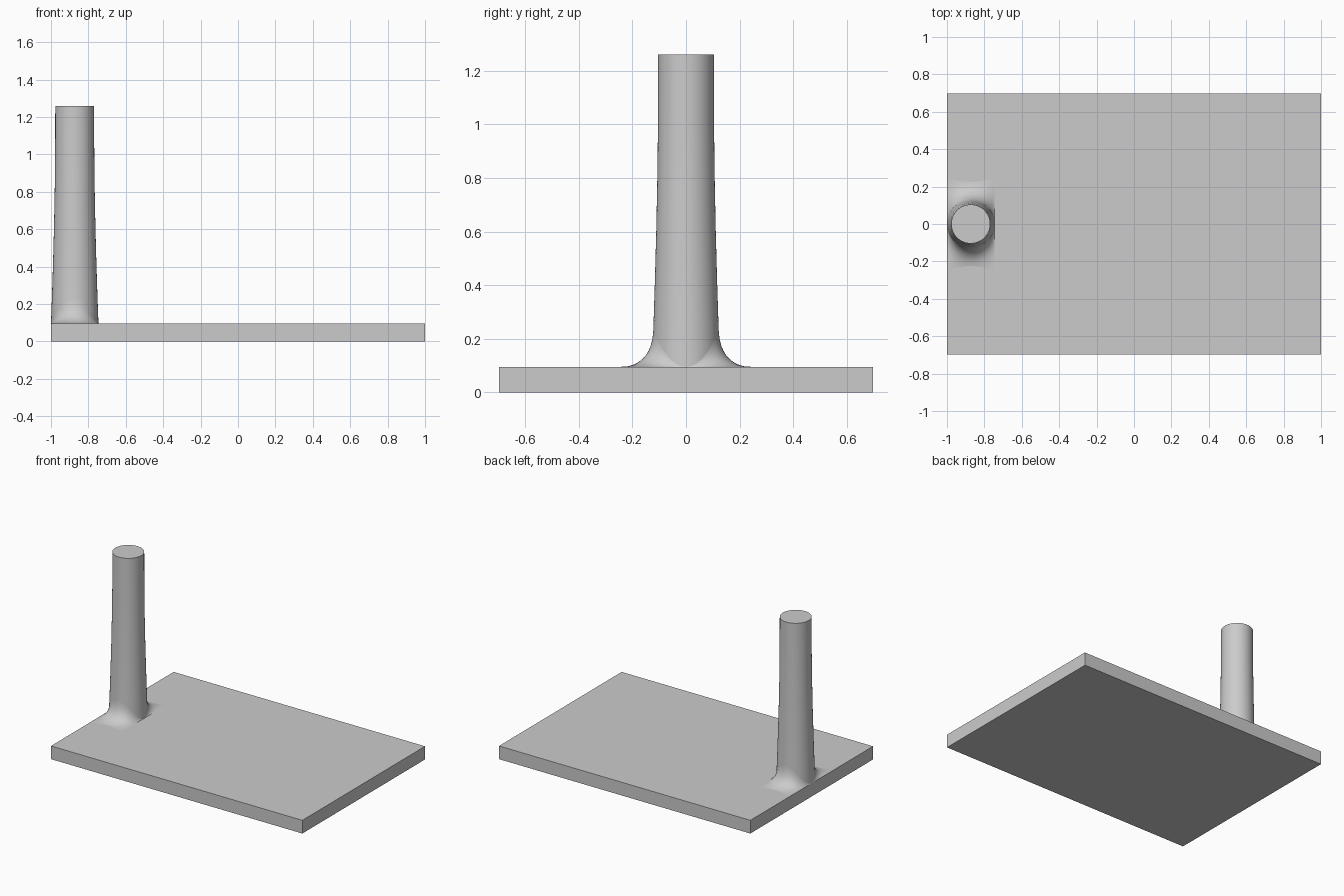
import bpy, bmesh, math

if "Cube" in bpy.data.objects:
    bpy.data.objects.remove(bpy.data.objects["Cube"])

CX, R, TOP = -0.873, 0.127, 0.095   # post centre, post foot radius, plate top

grey = bpy.data.materials.new("light grey")
grey.diffuse_color = (0.6, 0.6, 0.6, 1)
grey.use_nodes = True
grey.node_tree.nodes["Principled BSDF"].inputs["Base Color"].default_value = grey.diffuse_color


def add_object(name, bm, smooth=False):
    bmesh.ops.remove_doubles(bm, verts=bm.verts, dist=1e-5)
    bmesh.ops.recalc_face_normals(bm, faces=bm.faces)
    mesh = bpy.data.meshes.new(name)
    bm.to_mesh(mesh)
    bm.free()
    mesh.materials.append(grey)
    ob = bpy.data.objects.new(name, mesh)
    bpy.context.collection.objects.link(ob)
    if smooth:
        bpy.ops.object.select_all(action='DESELECT')
        ob.select_set(True)
        bpy.context.view_layer.objects.active = ob
        bpy.ops.object.shade_smooth_by_angle(angle=math.radians(35))
    return ob


# Flat rectangular base plate
bm = bmesh.new()
bmesh.ops.create_cube(bm, size=1)
for v in bm.verts:
    v.co.x *= 2.0
    v.co.y *= 1.394
    v.co.z = (v.co.z + 0.5) * TOP
add_object("base_plate", bm)

# Round post, gently tapering and straight near the top
profile = [(R, TOP), (0.122, 0.23), (0.1165, 0.4), (0.111, 0.6),
           (0.107, 0.8), (0.1045, 1.0), (0.104, 1.26)]
SEG = 64
bm = bmesh.new()
rings = [[bm.verts.new((CX + r * math.cos(2 * math.pi * i / SEG),
                        r * math.sin(2 * math.pi * i / SEG), z))
          for i in range(SEG)] for r, z in profile]
for low, high in zip(rings, rings[1:]):
    for i in range(SEG):
        j = (i + 1) % SEG
        bm.faces.new((low[i], low[j], high[j], high[i]))
bm.faces.new(rings[0][::-1])
bm.faces.new(rings[-1])
add_object("post", bm, True)


# Saddle-shaped flare: arched where it meets the post, sweeping down to the plate
def flare(name, side):
    nu, nv = 32, 14
    bm = bmesh.new()
    grid = []
    for i in range(nu + 1):
        a = math.pi * i / nu
        u = -math.cos(a)
        arch = 0.135 * (1 - u * u)
        r = R - 0.005 * arch / 0.135
        y0, y2 = r * math.sin(a), 0.225 + 0.025 * u * u
        y1 = y0 + 0.06 * (y2 - y0)
        row = []
        for k in range(nv + 1):
            t = k / nv
            y = (1 - t) ** 2 * y0 + 2 * t * (1 - t) * y1 + t * t * y2
            z = arch * ((1 - t) ** 2 + 2 * t * (1 - t) * 0.12)
            row.append(bm.verts.new((CX + R * u, side * y, TOP + 0.0005 + z)))
        grid.append(row)
    for a, b in zip(grid, grid[1:]):
        for k in range(nv):
            bm.faces.new((a[k], b[k], b[k + 1], a[k + 1]))
    ob = add_object(name, bm, True)
    # Keep the sheet facing upwards
    if sum(p.normal.z for p in ob.data.polygons) < 0:
        ob.data.flip_normals()


flare("front_flare", -1)
flare("back_flare", 1)
